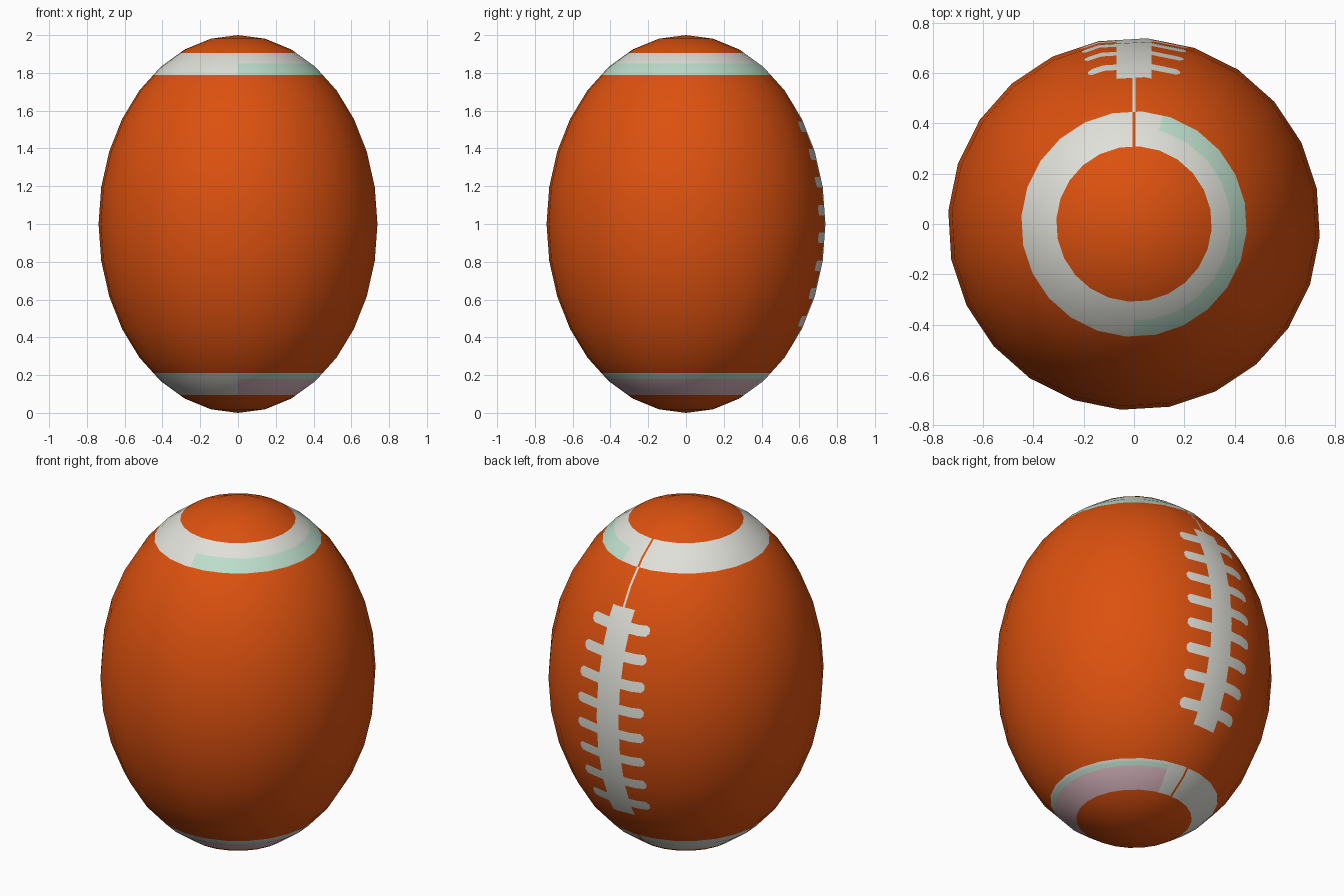
import bpy, bmesh, math
from mathutils import Vector, Matrix

if "Cube" in bpy.data.objects:
    bpy.data.objects.remove(bpy.data.objects["Cube"])

R = 0.74                                   # widest radius
BAND_IN, BAND_OUT = 0.905, 0.79            # band heights measured from the middle
STRIP_W, STRIP_H = 0.07, 0.605             # lace strip half width / half height
BAR_H = 0.028                              # lace bar half height
BARS = [-0.515 + i * 1.03 / 7 for i in range(8)]
SEAM = 0.006


def bar_width(z):
    return 0.283 * R * math.sqrt(1 - z * z) + 0.003


def material(name, rgb):
    m = bpy.data.materials.new(name)
    lin = [(c / 255 / 12.92) if c < 11 else ((c / 255 + 0.055) / 1.055) ** 2.4 for c in rgb]
    m.diffuse_color = (*lin, 1)
    m.use_nodes = True
    m.node_tree.nodes["Principled BSDF"].inputs["Base Color"].default_value = m.diffuse_color
    return m


mats = [material("orange leather", (220, 81, 15)),
        material("off white", (224, 224, 217)),
        material("pale green", (188, 222, 203)),
        material("pale pink", (220, 184, 194))]

# Ball: stretched sphere, 24 sides and 16 rings
bm = bmesh.new()
bmesh.ops.create_uvsphere(bm, u_segments=24, v_segments=16, radius=1)
bmesh.ops.transform(bm, verts=bm.verts,
                    matrix=Matrix.Diagonal((R, R, 1, 1)) @ Matrix.Rotation(math.radians(-4), 4, 'Z'))


def cut(co, no, test=lambda c: True):
    faces = [f for f in bm.faces if test(f.calc_center_median())]
    geom = set(faces)
    for f in faces:
        geom.update(f.edges)
        geom.update(f.verts)
    bmesh.ops.bisect_plane(bm, geom=list(geom), dist=1e-5, plane_co=co, plane_no=no)


# Band edges and the tint edges inside the bands
for z in (BAND_IN, BAND_OUT, 0.85, -BAND_IN, -BAND_OUT, -0.80, -0.82):
    cut((0, 0, z), (0, 0, 1))


def in_band(c):
    return BAND_OUT < abs(c.z) < BAND_IN


tint_end = math.radians(75)
cut((0, 0, 0), (1, 0, 0), lambda c: in_band(c) and c.y < 0)
cut((0, 0, 0), (-math.sin(tint_end), math.cos(tint_end), 0),
    lambda c: in_band(c) and c.y > 0 and c.x > -0.05)


# Lace area: strip ends, bar edges, strip sides
def lace_area(c):
    return c.y > 0.35 and abs(c.x) < 0.35 and abs(c.z) < 0.72


for z in (-STRIP_H, STRIP_H):
    cut((0, 0, z), (0, 0, 1), lace_area)
for b in BARS:
    for z in (b - BAR_H, b + BAR_H):
        cut((0, 0, z), (0, 0, 1), lace_area)
for s in (-1, 1):
    cut((s * STRIP_W, 0, 0), (1, 0, 0), lambda c: lace_area(c) and abs(c.z) < STRIP_H)

# Bar ends with clipped corners
for b in BARS:
    w = bar_width(b)
    for s in (-1, 1):
        def on_bar(c):
            return lace_area(c) and abs(c.z - b) < BAR_H and c.x * s > STRIP_W
        cut((s * w, 0, b), (1, 0, 0), on_bar)
        for t in (-1, 1):
            cut((s * w, 0, b + t * 0.012), (s, 0, t), on_bar)

# Seam through the bands and above the laces
for s in (-1, 1):
    cut((s * SEAM, 0, 0), (1, 0, 0),
        lambda c: c.y > 0.1 and abs(c.x) < 0.15 and STRIP_H < abs(c.z) < BAND_IN)


def colour(c):
    a = math.atan2(c.y, c.x)
    on_seam = c.y > 0 and abs(c.x) < SEAM
    if in_band(c):
        if on_seam:
            return 0
        if -math.pi / 2 < a < tint_end:
            if c.z > 0:
                return 2 if c.z < 0.85 else 1
            return 3 if c.z < -0.82 else (2 if c.z < -0.80 else 1)
        return 1
    if c.y > 0.3:
        if on_seam and STRIP_H < c.z < BAND_OUT:
            return 1
        if abs(c.x) < STRIP_W and abs(c.z) < STRIP_H:
            return 1
        for b in BARS:
            w, dz = bar_width(b), abs(c.z - b)
            if dz < BAR_H and abs(c.x) < w and abs(c.x) + dz < w + 0.012:
                return 1
    return 0


for f in bm.faces:
    f.smooth = True
    f.material_index = colour(f.calc_center_median())

normals = [Vector((v.co.x / R ** 2, v.co.y / R ** 2, v.co.z)).normalized() for v in bm.verts]
bmesh.ops.translate(bm, verts=bm.verts, vec=(0, 0, 1))
mesh = bpy.data.meshes.new("ball")
bm.to_mesh(mesh)
bm.free()
for m in mats:
    mesh.materials.append(m)
# Keep the shading round across the cut-in details
mesh.normals_split_custom_set_from_vertices(normals)
ball = bpy.data.objects.new("ball", mesh)
bpy.context.collection.objects.link(ball)
